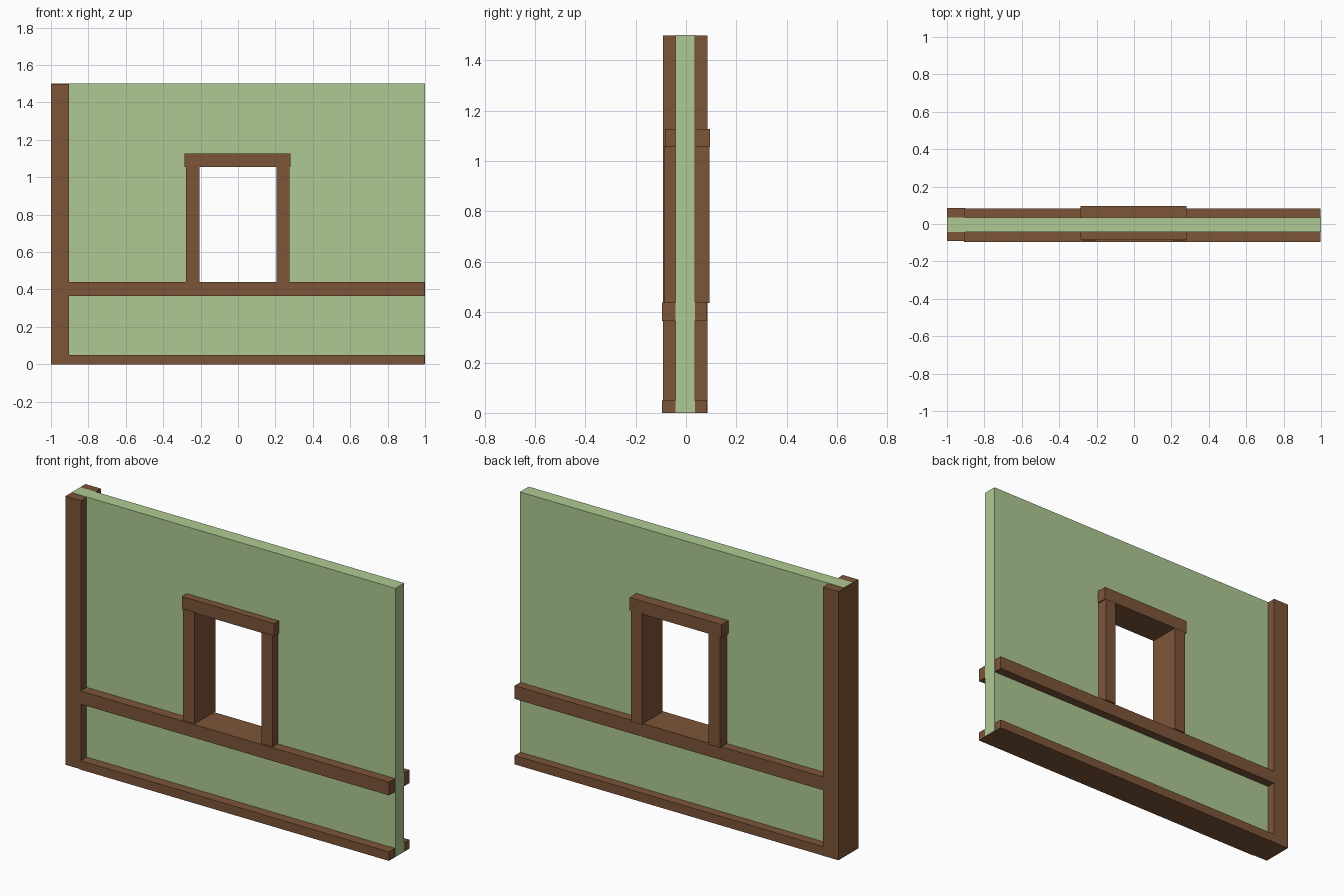
import bpy, bmesh

if "Cube" in bpy.data.objects:
    bpy.data.objects.remove(bpy.data.objects["Cube"])


def material(name, color):
    m = bpy.data.materials.new(name)
    m.diffuse_color = (*color, 1)
    m.use_nodes = True
    m.node_tree.nodes["Principled BSDF"].inputs["Base Color"].default_value = m.diffuse_color
    return m


TIMBER = material("brown_timber", (0.205, 0.091, 0.041))
PLASTER = material("green_plaster", (0.429, 0.591, 0.292))


def add_object(name, bm, mat):
    mesh = bpy.data.meshes.new(name)
    bmesh.ops.recalc_face_normals(bm, faces=bm.faces)
    bm.to_mesh(mesh)
    bm.free()
    mesh.materials.append(mat)
    ob = bpy.data.objects.new(name, mesh)
    bpy.context.collection.objects.link(ob)
    return ob


def beam(name, x, y, z):
    """Timber box given its (min, max) range on each axis."""
    bm = bmesh.new()
    bmesh.ops.create_cube(bm, size=1)
    for v in bm.verts:
        v.co = [r[0] if c < 0 else r[1] for c, r in zip(v.co, (x, y, z))]
    return add_object(name, bm, TIMBER)


# Wall panel: a flat ring around the window opening, thickened
bm = bmesh.new()


def loop(x0, x1, z0, z1):
    return [bm.verts.new((x, -0.0035, z))
            for x, z in ((x0, z0), (x1, z0), (x1, z1), (x0, z1))]


outer = loop(-0.998, 1.0, 0.002, 1.5)
inner = loop(-0.23, 0.23, 0.42, 1.08)
for i in range(4):
    j = (i + 1) % 4
    bm.faces.new((outer[i], outer[j], inner[j], inner[i]))
wall = add_object("wall_panel", bm, PLASTER)
solid = wall.modifiers.new("thickness", "SOLIDIFY")
solid.thickness = 0.077
solid.offset = 0

# Corner post, through the full wall thickness
beam("corner_post", (-1.0, -0.904), (-0.091, 0.085), (0, 1.498))

# Horizontal rails
for name, z in (("base_rail", (0, 0.05)), ("middle_rail", (0.365, 0.439))):
    beam(name, (-0.91, 0.998), (-0.095, 0.084), z)

# Window frame
for name, x in (("left_jamb", (-0.277, -0.206)), ("right_jamb", (0.206, 0.275))):
    beam(name, x, (-0.087, 0.094), (0.437, 1.06))
beam("window_lintel", (-0.287, 0.281), (-0.084, 0.095), (1.055, 1.127))
